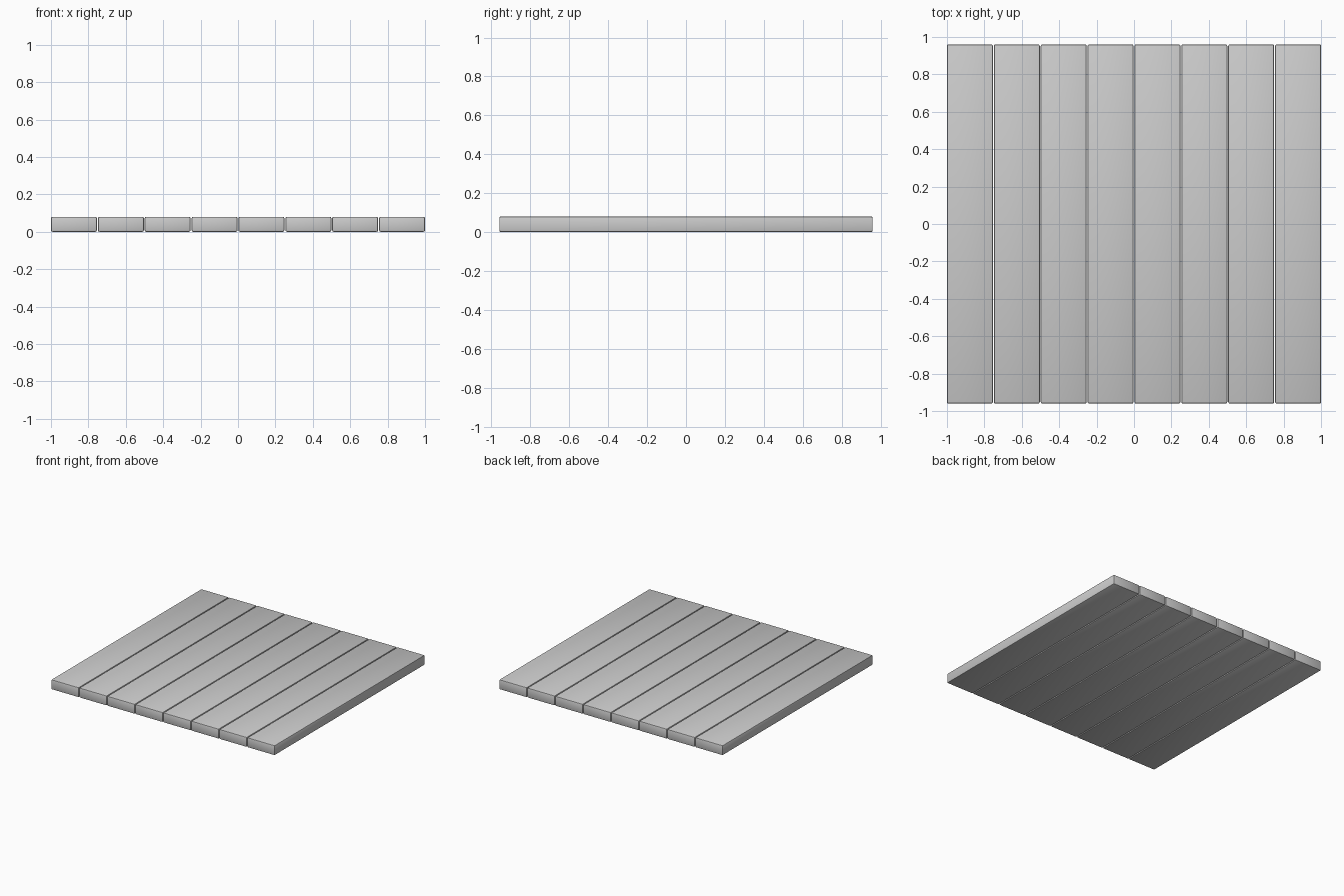
import bpy

if "Cube" in bpy.data.objects:
    bpy.data.objects.remove(bpy.data.objects["Cube"])

COUNT = 8
LENGTH, THICK, GAP = 1.92, 0.08, 0.005
PITCH = (2.0 + GAP) / COUNT


def plank(name, x):
    """One floor board with softly rounded edges."""
    bpy.ops.mesh.primitive_cube_add(size=1, location=(x, 0, THICK / 2))
    ob = bpy.context.object
    ob.name = name
    ob.scale = (PITCH - GAP, LENGTH, THICK)
    bpy.ops.object.transform_apply(location=False, rotation=False, scale=True)
    bevel = ob.modifiers.new("rounded_edges", 'BEVEL')
    bevel.width = 0.008
    bevel.segments = 2
    bpy.ops.object.modifier_apply(modifier=bevel.name)
    bpy.ops.object.shade_smooth_by_angle()


# Row of boards side by side
for i in range(COUNT):
    plank(f"plank_{i + 1}", (i - (COUNT - 1) / 2) * PITCH)
